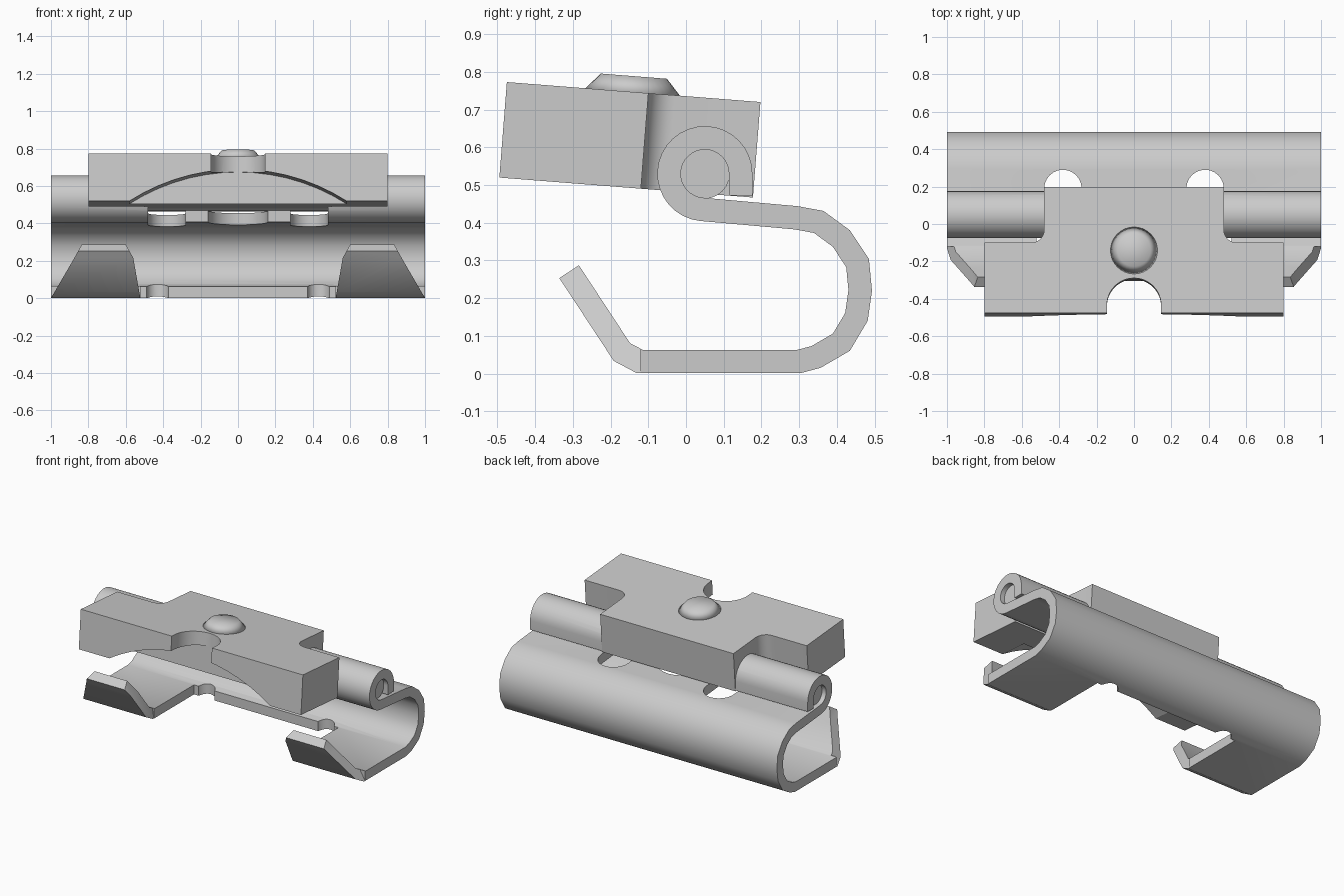
import bpy, bmesh
from math import sin, cos, pi, radians, sqrt, asin
from mathutils import Vector

if "Cube" in bpy.data.objects:
    bpy.data.objects.remove(bpy.data.objects["Cube"])


def prism(name, pts, axis, a, b):
    """Extrude a 2D outline from a to b along the given axis."""
    place = {'x': lambda u, v: (a, u, v),
             'y': lambda u, v: (u, a, v),
             'z': lambda u, v: (u, v, a)}[axis]
    bm = bmesh.new()
    face = bm.faces.new([bm.verts.new(place(*p)) for p in pts])
    new = bmesh.ops.extrude_face_region(bm, geom=[face])['geom']
    step = Vector([b - a if c == axis else 0 for c in 'xyz'])
    bmesh.ops.translate(bm, vec=step, verts=[g for g in new if isinstance(g, bmesh.types.BMVert)])
    bmesh.ops.recalc_face_normals(bm, faces=bm.faces)
    mesh = bpy.data.meshes.new(name)
    bm.to_mesh(mesh)
    bm.free()
    ob = bpy.data.objects.new(name, mesh)
    bpy.context.collection.objects.link(ob)
    return ob


def arc(cx, cy, r, a0, a1, n):
    angles = [radians(a0 + (a1 - a0) * i / n) for i in range(n + 1)]
    return [(cx + r * cos(t), cy + r * sin(t)) for t in angles]


def circle(cx, cy, r, n=24):
    return arc(cx, cy, r, 0, 360, n)[:-1]


def rect(x0, x1, y0, y1):
    return [(x0, y0), (x1, y0), (x1, y1), (x0, y1)]


def activate(ob):
    bpy.ops.object.select_all(action='DESELECT')
    bpy.context.view_layer.objects.active = ob
    ob.select_set(True)


def cut(ob, pts, axis, a, b):
    """Subtract a prism and remove the cutter."""
    cutter = prism('cutter', pts, axis, a, b)
    cutter.hide_render = True
    mod = ob.modifiers.new('cut', 'BOOLEAN')
    mod.operation = 'DIFFERENCE'
    mod.solver = 'EXACT'
    mod.object = cutter
    activate(ob)
    bpy.ops.object.modifier_apply(modifier=mod.name)
    bpy.data.objects.remove(cutter, do_unlink=True)


def smooth(ob, angle):
    activate(ob)
    bpy.ops.object.shade_smooth_by_angle(angle=radians(angle))


def mirrored(pts):
    return pts + [(-x, y) for x, y in reversed(pts)]


def thicken(path, half):
    """Offset a centre line both ways with mitred corners."""
    p = [Vector(q) for q in path]
    left, right = [], []
    for i, q in enumerate(p):
        d0 = (q - p[i - 1]).normalized() if i else (p[1] - q).normalized()
        d1 = (p[i + 1] - q).normalized() if i < len(p) - 1 else d0
        m = (d0 + d1).normalized()
        n = Vector((-m.y, m.x)) * (half / m.dot(d0))
        left.append(tuple(q + n))
        right.append(tuple(q - n))
    return left + right[::-1]


PIN_Y, PIN_Z = 0.05, 0.53

# Bent sheet clip: lip, floor, back bend, then the curl around the pin
path = [(-0.31, 0.27), (-0.17, 0.057), (-0.123, 0.032), (0.30, 0.032), (0.345, 0.044),
        (0.412, 0.083), (0.452, 0.15), (0.462, 0.22), (0.455, 0.293), (0.412, 0.358),
        (0.352, 0.402), (0.292, 0.413)]
path += arc(PIN_Y, PIN_Z, 0.095, 265, 0, 24) + [(PIN_Y + 0.095, 0.472)]
clip = prism('bent_clip', thicken(path, 0.031), 'x', -1, 1)

# Gap in the curl for the block, leaving a tab with a rounded notch
cut(clip, rect(-0.48, 0.48, -0.2, 0.22), 'z', 0.4685, 0.75)
cut(clip, rect(-0.48, 0.48, -0.2, 0.02), 'z', 0.35, 0.75)
cut(clip, circle(0, 0.02, 0.16), 'z', 0.36, 0.6)
# Gap in the floor between the two lips
cut(clip, rect(-0.52, 0.52, -0.5, 0.29), 'z', -0.1, 0.33)
for s in (-1, 1):
    # Relief slots beside the tab and in the corners of the floor gap
    slot = arc(s * 0.38, 0.19, 0.1, 0, 180, 12)
    cut(clip, slot + [(s * 0.38 - 0.1, -0.1), (s * 0.38 + 0.1, -0.1)], 'z', 0.34, 0.6)
    cut(clip, circle(s * 0.43, 0.275, 0.06), 'z', -0.1, 0.2)
    # Tapered lips with clipped corners
    inner = [(0.5, -0.05), (0.522, 0.0), (0.56, 0.215), (0.60, 0.287), (0.60, 0.35), (0.5, 0.35)]
    outer = [(1.1, -0.05), (1.02, -0.05), (1.0, 0.0), (0.875, 0.215), (0.835, 0.287),
             (0.835, 0.35), (1.1, 0.35)]
    for pts in (inner, outer):
        cut(clip, [(s * x, z) for x, z in pts], 'y', -0.6, -0.12)
smooth(clip, 32)

# Hinge pin
pin = prism('hinge_pin', circle(PIN_Y, PIN_Z, 0.066, 24), 'x', -0.97, 0.97)
smooth(pin, 32)

# T-shaped block, top face at local z = 0
half = arc(0, -0.435, 0.145, 90, 0, 12) + [(0.145, -0.4765), (0.8, -0.4765), (0.8, -0.1)]
half += arc(0.55, -0.03, 0.07, 270, 180, 8) + [(0.48, 0.198)]
block = prism('t_block', half + [(-x, y) for x, y in reversed(half[1:])], 'z', -0.254, 0)

# Arched scoop under the front of the block
w, h = 0.58, 0.17
R = (w * w + h * h) / (2 * h)
a = asin(w / R) * 180 / pi
scoop = arc(0, -0.254 + h - R, R, 90 - a, 90 + a, 14)
cut(block, scoop + [(-w, -0.3), (w, -0.3)], 'y', -0.6, -0.285)
smooth(block, 20)

# Low rounded button on the block
bpy.ops.mesh.primitive_cone_add(vertices=32, radius1=0.133, radius2=0.088, depth=0.05,
                                location=(0, -0.142, 0.017))
button = bpy.context.object
button.name = 'button'
bpy.ops.object.shade_smooth()

# Tilt the block and its button together
bpy.ops.object.empty_add()
tilt = bpy.context.object
tilt.name = 'block_tilt'
tilt.hide_render = True
for ob in (block, button):
    ob.parent = tilt
tilt.location = (0, 0, 0.7355)
tilt.rotation_euler = (radians(-4.5), 0, 0)
